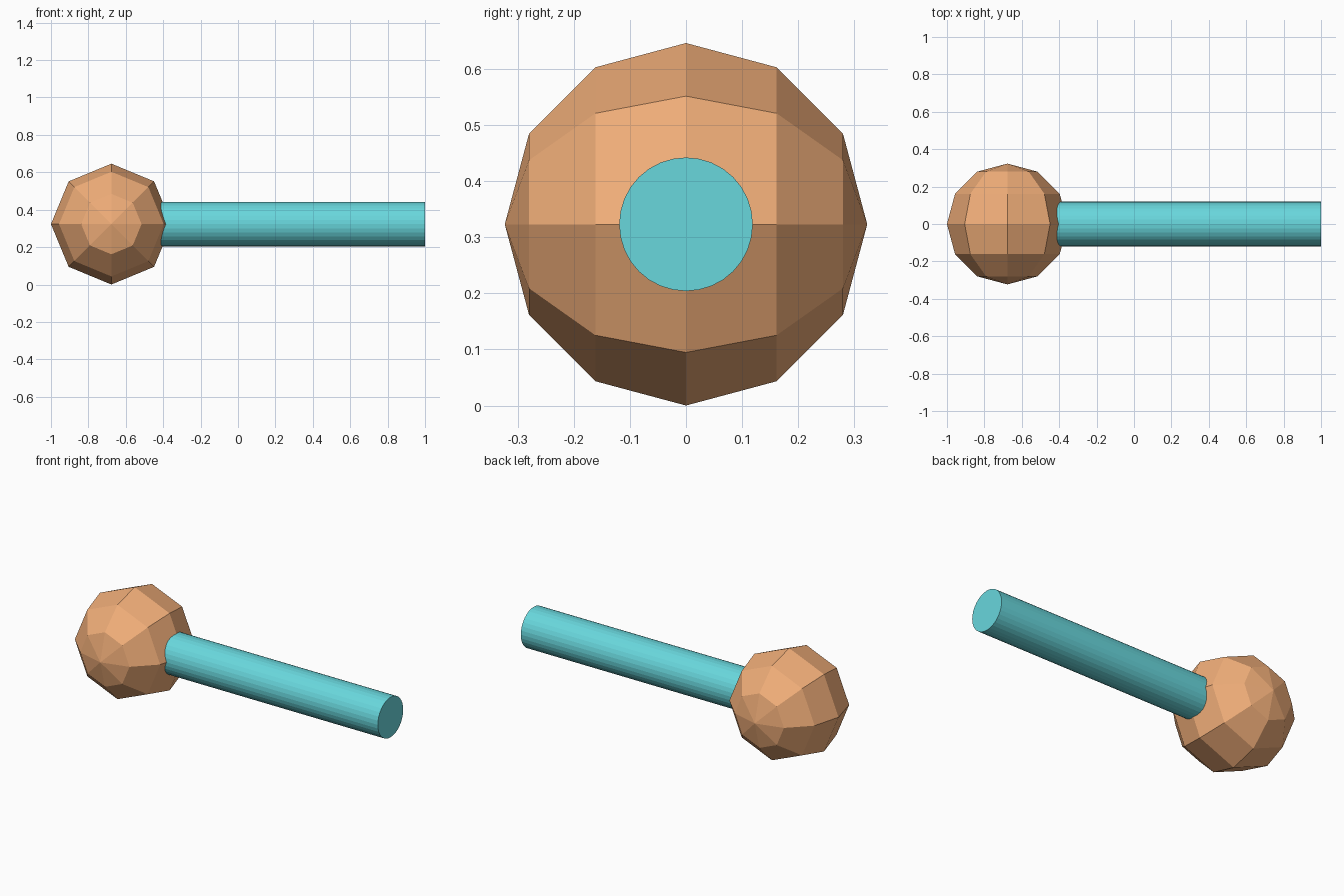
import bpy
from math import pi

if "Cube" in bpy.data.objects:
    bpy.data.objects.remove(bpy.data.objects["Cube"])

R = 0.323            # ball radius
ROD_R = 0.119        # rod radius
ROD_START, ROD_END = -0.55, 1.0


def finish(name, color):
    ob = bpy.context.object
    ob.name = name
    mat = bpy.data.materials.new(name + "_colour")
    mat.diffuse_color = (*color, 1)
    mat.use_nodes = True
    mat.node_tree.nodes["Principled BSDF"].inputs["Base Color"].default_value = mat.diffuse_color
    ob.data.materials.append(mat)
    bpy.ops.object.transform_apply(location=False, rotation=True, scale=True)
    bpy.ops.object.shade_flat()
    return ob


# Low-poly ball with its poles along y
bpy.ops.mesh.primitive_uv_sphere_add(segments=8, ring_count=6, radius=R,
                                     location=(-1 + R, 0, R), rotation=(pi / 2, 0, 0))
finish("ball_head", (0.87, 0.42, 0.19))

# Straight rod running along x, its inner end sunk into the ball
bpy.ops.mesh.primitive_cylinder_add(vertices=32, radius=ROD_R, depth=ROD_END - ROD_START,
                                    location=((ROD_START + ROD_END) / 2, 0, R),
                                    rotation=(0, pi / 2, 0))
finish("rod_handle", (0.14, 0.68, 0.72))
